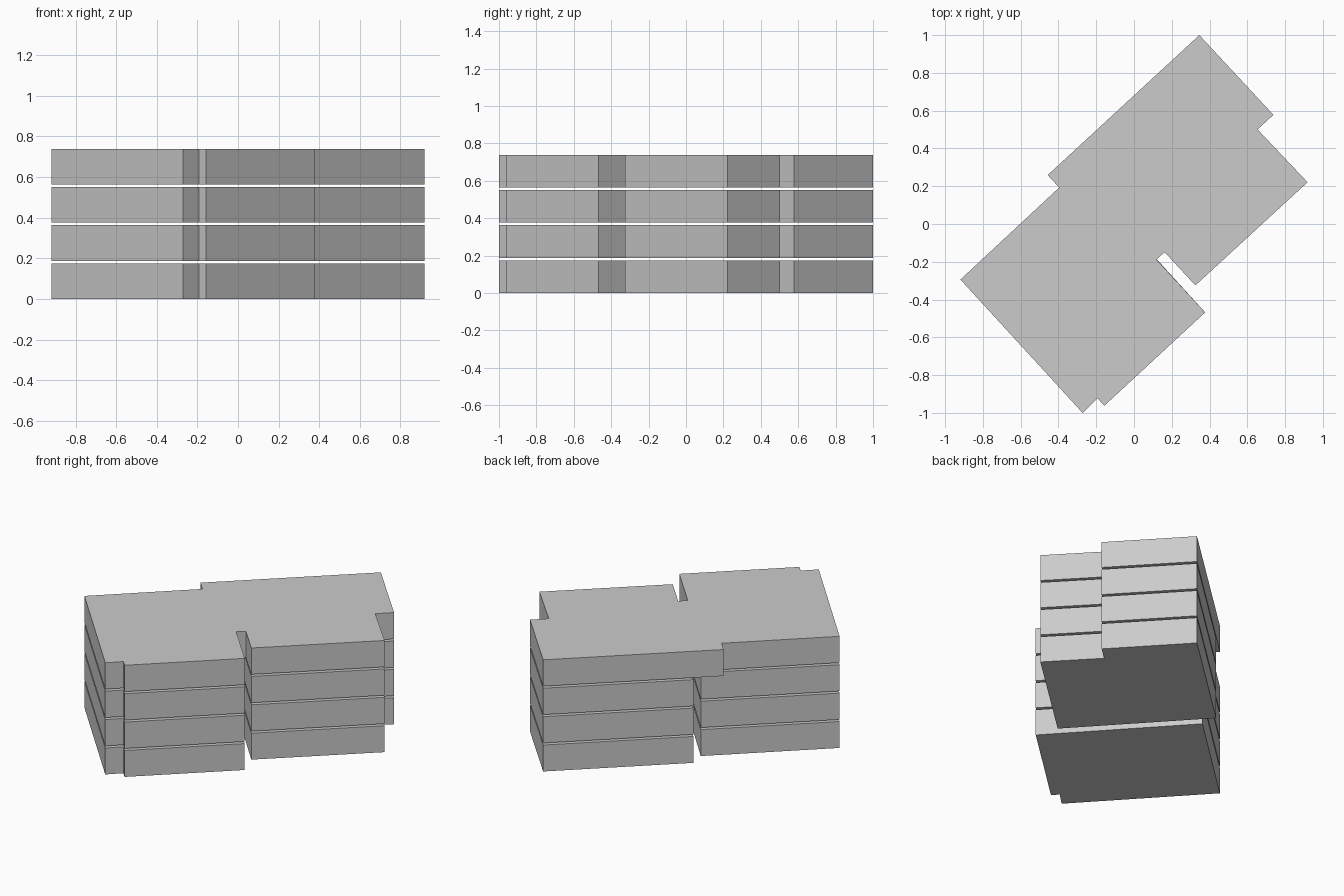
import bpy, bmesh

if "Cube" in bpy.data.objects:
    bpy.data.objects.remove(bpy.data.objects["Cube"])

FLOOR_H = 0.175   # slab height
PITCH = 0.188     # floor-to-floor spacing

# Wing footprints, counter-clockwise; the last corner lies in the alley between wings
WEST = [(-0.919, -0.294), (-0.272, -1.0), (-0.193, -0.923), (-0.157, -0.962),
        (0.377, -0.468), (-0.303, 0.278)]
EAST = [(0.325, -0.325), (0.919, 0.221), (0.654, 0.501), (0.738, 0.578),
        (0.346, 1.0), (-0.322, 0.383)]
# The top storey bridges the alley, leaving a short notch at each end
TOP = WEST[:-1] + [(0.119, -0.188), (0.162, -0.149)] + EAST[:-1] + \
      [(-0.457, 0.259), (-0.396, 0.193)]


def slab(name, outline, z):
    """Closed prism from a footprint."""
    bm = bmesh.new()
    base = bm.faces.new([bm.verts.new((x, y, z)) for x, y in outline])
    ext = bmesh.ops.extrude_face_region(bm, geom=[base], use_keep_orig=True)
    top = [g for g in ext["geom"] if isinstance(g, bmesh.types.BMVert)]
    bmesh.ops.translate(bm, verts=top, vec=(0, 0, FLOOR_H))
    bmesh.ops.recalc_face_normals(bm, faces=bm.faces)
    mesh = bpy.data.meshes.new(name)
    bm.to_mesh(mesh)
    bm.free()
    obj = bpy.data.objects.new(name, mesh)
    bpy.context.collection.objects.link(obj)
    return obj


# Three lower storeys: two separate wings
for level in range(3):
    slab(f"west_wing_floor_{level + 1}", WEST, level * PITCH)
    slab(f"east_wing_floor_{level + 1}", EAST, level * PITCH)

# Joined top storey
slab("bridging_top_floor", TOP, 3 * PITCH)
